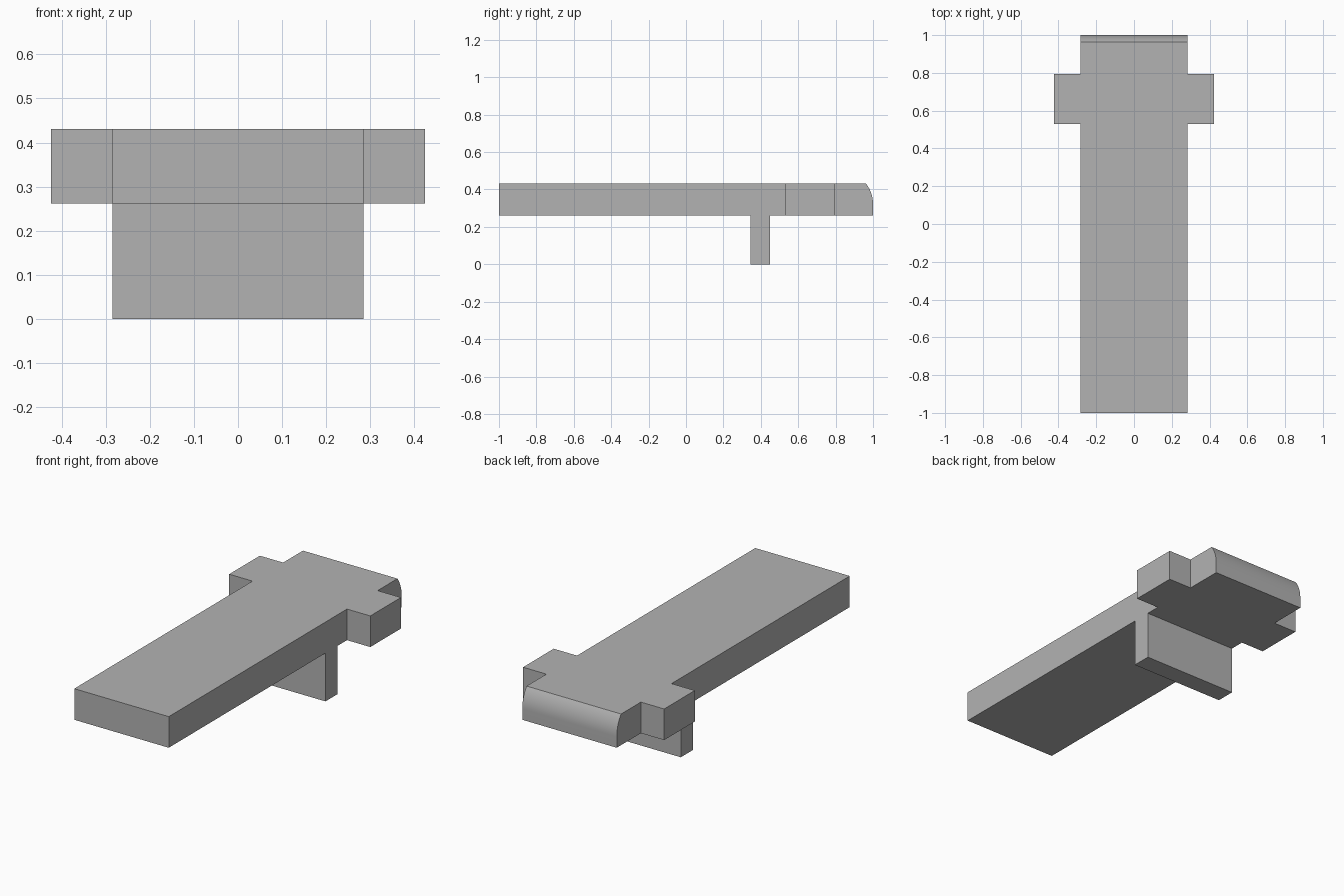
import bpy, bmesh, math

cube = bpy.data.objects.get("Cube")
if cube:
    bpy.data.objects.remove(cube)

HALF_WIDTH, LUG = 0.284, 0.14      # body half width, side lug projection
BOTTOM, TOP = 0.262, 0.431         # bar underside and top
LUG_FRONT, LUG_BACK = 0.53, 0.793

# Single grey material
grey = bpy.data.materials.new("grey")
grey.use_nodes = True
colour = (0.45, 0.45, 0.45, 1)
grey.diffuse_color = colour
grey.node_tree.nodes["Principled BSDF"].inputs["Base Color"].default_value = colour

# Side profile: flat bar with a downward plate and a rounded back nose
drop, depth = 0.11, 0.037
radius = (drop ** 2 + depth ** 2) / (2 * depth)
sweep = math.asin(drop / radius)
steps = 10
nose = [(1 - radius + radius * math.cos(sweep * i / steps),
         TOP - drop + radius * math.sin(sweep * i / steps)) for i in range(steps + 1)]
profile = [(-1, BOTTOM), (0.345, BOTTOM), (0.345, 0), (0.45, 0),
           (0.45, BOTTOM), (1, BOTTOM)] + nose + [(-1, TOP)]

# Extrude the profile across the width
bm = bmesh.new()
face = bm.faces.new([bm.verts.new((-HALF_WIDTH, y, z)) for y, z in profile])
side = bmesh.ops.extrude_face_region(bm, geom=[face], use_keep_orig=True)["geom"]
bmesh.ops.translate(bm, vec=(2 * HALF_WIDTH, 0, 0),
                    verts=[v for v in side if isinstance(v, bmesh.types.BMVert)])

# Cut the bar at the lug ends, then pull the side faces out into lugs
for y in (LUG_FRONT, LUG_BACK):
    bmesh.ops.bisect_plane(bm, geom=bm.verts[:] + bm.edges[:] + bm.faces[:],
                           plane_co=(0, y, 0), plane_no=(0, 1, 0))
bmesh.ops.recalc_face_normals(bm, faces=bm.faces[:])
for sign in (-1, 1):
    patch = [f for f in bm.faces if f.normal.x * sign > 0.9
             and LUG_FRONT < f.calc_center_median().y < LUG_BACK]
    lug = bmesh.ops.extrude_face_region(bm, geom=patch)["geom"]
    bmesh.ops.translate(bm, vec=(sign * LUG, 0, 0),
                        verts=[v for v in lug if isinstance(v, bmesh.types.BMVert)])

# Merge coplanar faces left by the cuts
bmesh.ops.dissolve_limit(bm, angle_limit=math.radians(0.5),
                         verts=bm.verts[:], edges=bm.edges[:])
bmesh.ops.recalc_face_normals(bm, faces=bm.faces[:])

mesh = bpy.data.meshes.new("lugged_bar")
bm.to_mesh(mesh)
bm.free()
mesh.materials.append(grey)
bar = bpy.data.objects.new("lugged_bar", mesh)
bpy.context.collection.objects.link(bar)

# Smooth the nose, keep every corner sharp
bpy.ops.object.select_all(action="DESELECT")
bar.select_set(True)
bpy.context.view_layer.objects.active = bar
bpy.ops.object.shade_smooth_by_angle(angle=math.radians(30))
